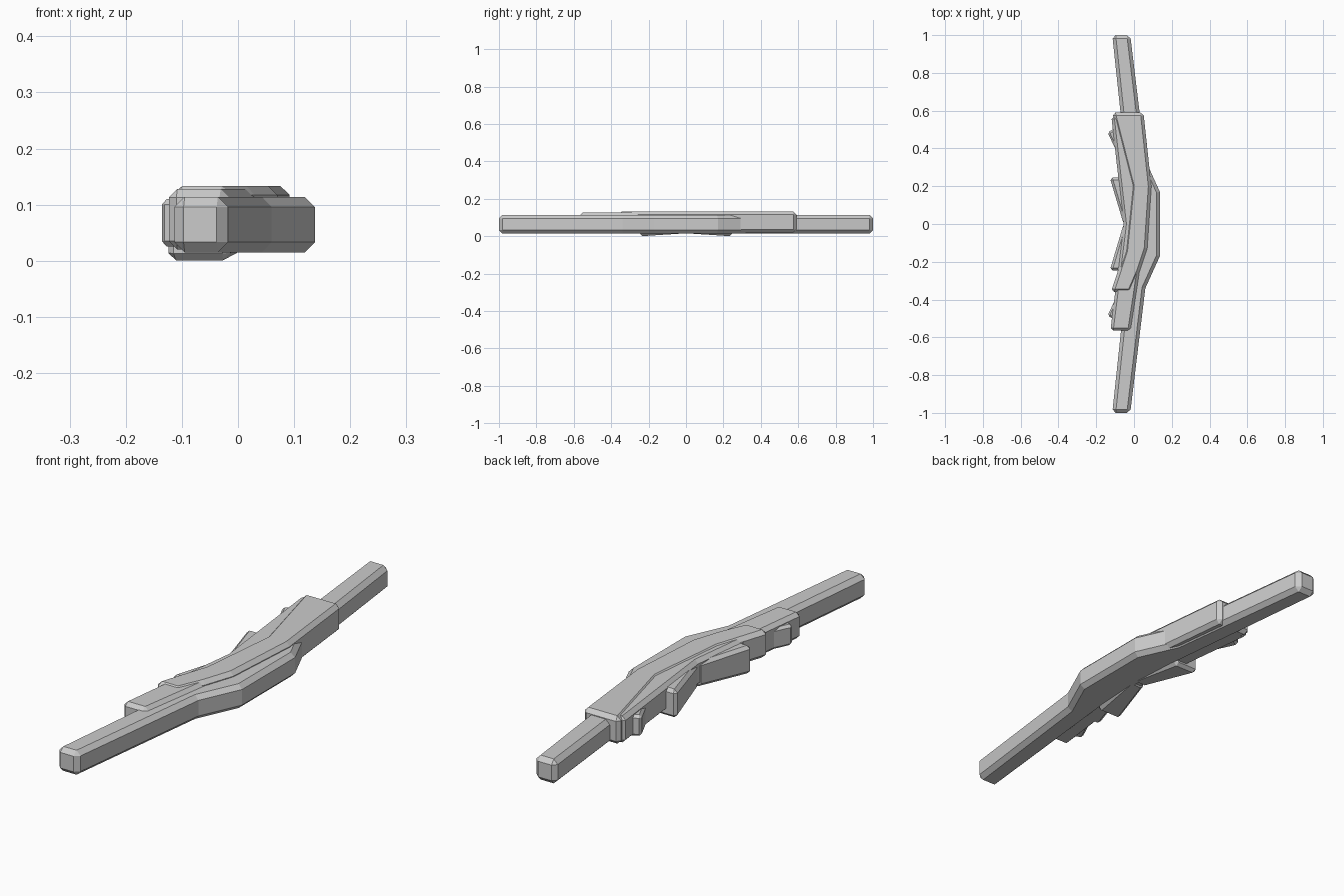
import bpy
import bmesh

cube = bpy.data.objects.get("Cube")
if cube:
    bpy.data.objects.remove(cube, do_unlink=True)

grey = bpy.data.materials.new("plain grey")
grey.use_nodes = True
COLOUR = (0.6, 0.6, 0.6, 1.0)
grey.diffuse_color = COLOUR
grey.node_tree.nodes["Principled BSDF"].inputs["Base Color"].default_value = COLOUR


def chamfered_slab(name, outline, bottom, top, chamfer):
    """Extrude a plan outline between two heights and chamfer its sharp edges.
    bottom may be a number or a function of y."""
    low = bottom if callable(bottom) else (lambda y: bottom)
    bm = bmesh.new()
    lower = [bm.verts.new((x, y, low(y))) for x, y in outline]
    upper = [bm.verts.new((x, y, top)) for x, y in outline]
    bm.faces.new(lower)
    bm.faces.new(upper)
    count = len(outline)
    for i in range(count):
        j = (i + 1) % count
        bm.faces.new((lower[i], lower[j], upper[j], upper[i]))
    bmesh.ops.recalc_face_normals(bm, faces=bm.faces)
    mesh = bpy.data.meshes.new(name)
    bm.to_mesh(mesh)
    bm.free()
    mesh.materials.append(grey)
    obj = bpy.data.objects.new(name, mesh)
    bpy.context.collection.objects.link(obj)
    bevel = obj.modifiers.new("chamfer", "BEVEL")
    bevel.width = chamfer
    bevel.segments = 1
    bevel.limit_method = "ANGLE"
    bevel.angle_limit = 0.8
    return obj


# Long bowed bar, mirrored front to back
right_edge = [(-0.02, 1.0), (0.06, 0.34), (0.137, 0.17)]
left_edge = [(-0.03, 0.2), (-0.115, 1.0)]
bar = (right_edge + [(x, -y) for x, y in reversed(right_edge)]
       + [(x, -y) for x, y in reversed(left_edge)] + left_edge)
chamfered_slab("bowed_bar", bar, 0.015, 0.114, 0.018)

# Grip layer along the hollow side
grip = [(-0.12, 0.57), (0.0, 0.57), (0.06, 0.2), (0.055, -0.13), (0.03, -0.25),
        (-0.018, -0.565), (-0.125, -0.565), (-0.055, 0.0)]
chamfered_slab("grip_layer", grip, 0.02, 0.128, 0.015)

# Raised plate lying over the bar and grip
plate = [(-0.115, 0.59), (0.05, 0.59), (0.092, 0.2), (0.07, -0.13), (0.03, -0.25),
         (-0.018, -0.36), (-0.122, -0.36), (-0.05, -0.14), (-0.015, 0.2)]
chamfered_slab("raised_plate", plate, 0.02, 0.133, 0.016)

# Fins and small teeth on the hollow side, one set at each end
for side, label in ((1, "back"), (-1, "front")):
    fin = [(-0.128, 0.245), (-0.015, 0.245), (0.015, 0.0), (-0.055, 0.0)]
    chamfered_slab(label + "_fin", [(x, side * y) for x, y in fin],
                   lambda y: 0.016 * max(0.0, 1 - abs(y) / 0.22), 0.115, 0.013)
    tooth = [(-0.14, 0.485), (-0.06, 0.53), (-0.06, 0.34), (-0.1, 0.4)]
    chamfered_slab(label + "_tooth", [(x, side * y) for x, y in tooth],
                   0.025, 0.11, 0.01)
